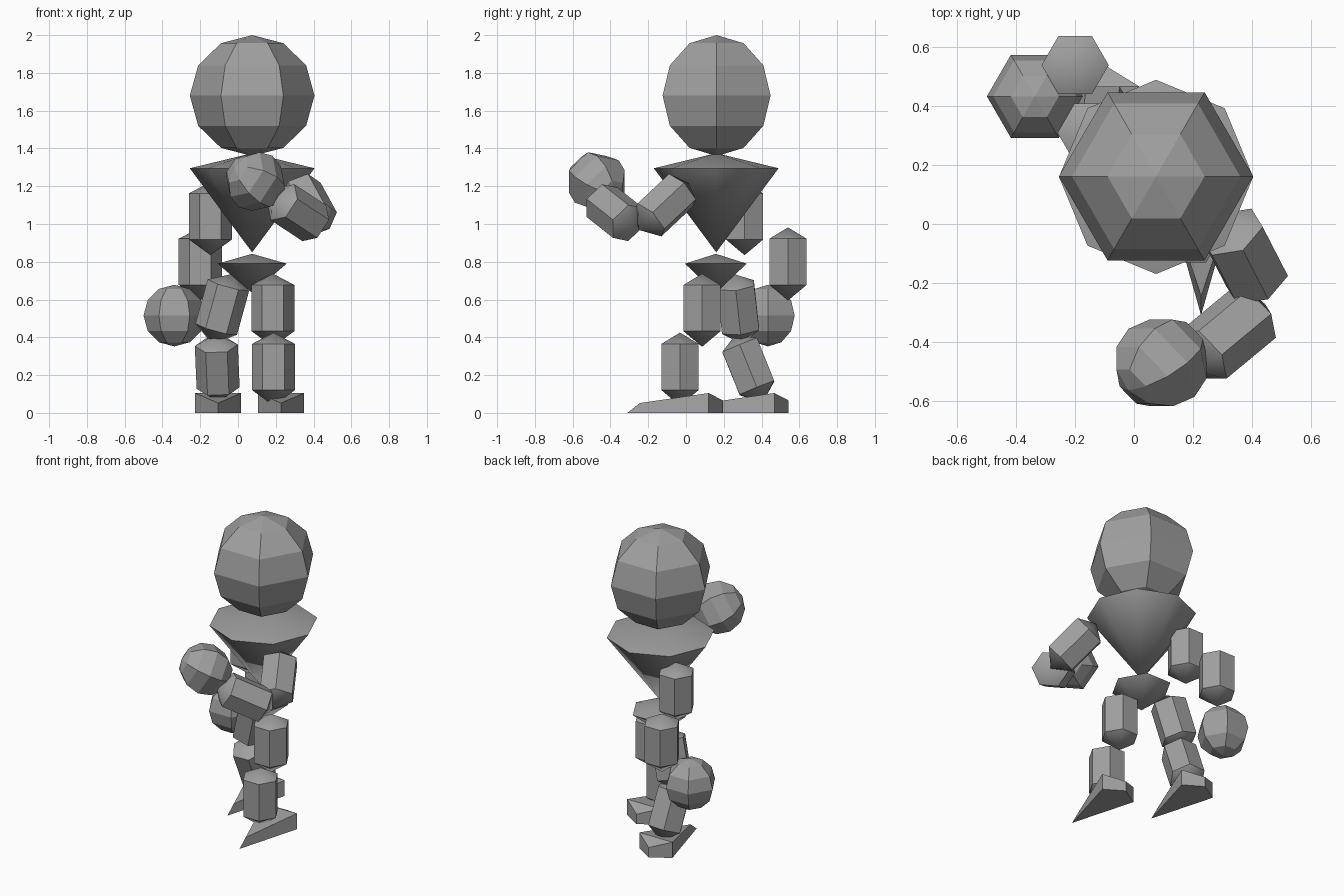
import bpy, bmesh, math
from mathutils import Vector

if "Cube" in bpy.data.objects:
    bpy.data.objects.remove(bpy.data.objects["Cube"])

grey = bpy.data.materials.new("plain_grey")
grey.diffuse_color = (0.35, 0.35, 0.35, 1)
grey.use_nodes = True
grey.node_tree.nodes["Principled BSDF"].inputs["Base Color"].default_value = grey.diffuse_color


def finish(name, bm, smooth):
    bmesh.ops.recalc_face_normals(bm, faces=bm.faces)
    me = bpy.data.meshes.new(name)
    bm.to_mesh(me)
    bm.free()
    me.materials.append(grey)
    ob = bpy.data.objects.new(name, me)
    bpy.context.collection.objects.link(ob)
    if smooth:
        bpy.ops.object.select_all(action='DESELECT')
        ob.select_set(True)
        bpy.context.view_layer.objects.active = ob
        bpy.ops.object.shade_smooth_by_angle(angle=math.radians(45))
    return ob


def lathe(name, profile, sides, loc, axis=(0, 0, 1), scale_y=1, smooth=True):
    """Spin (radius, height) points, both ends on the axis, then aim +z along axis."""
    bm = bmesh.new()
    rot = Vector((0, 0, 1)).rotation_difference(Vector(axis))
    rings = []
    for r, z in profile:
        count = sides if r > 0 else 1
        ring = []
        for i in range(count):
            a = math.tau * i / sides
            p = Vector((r * math.cos(a), r * math.sin(a) * scale_y, z))
            ring.append(bm.verts.new(rot @ p + Vector(loc)))
        rings.append(ring)
    for lo, hi in zip(rings, rings[1:]):
        for i in range(sides):
            j = (i + 1) % sides
            if len(lo) == 1:
                bm.faces.new((lo[0], hi[j], hi[i]))
            elif len(hi) == 1:
                bm.faces.new((lo[i], lo[j], hi[0]))
            else:
                bm.faces.new((lo[i], lo[j], hi[j], hi[i]))
    return finish(name, bm, smooth)


def ball(name, r, rz, loc, axis=(0, 0, 1)):
    steps = [math.pi * k / 6 for k in range(7)]
    prof = [(r * math.sin(t) if 0 < k < 6 else 0, -rz * math.cos(t))
            for k, t in enumerate(steps)]
    lathe(name, prof, 6, loc, axis, smooth=False)


def limb(name, loc, up=(0, 0, 1)):
    prof = [(0, -0.205), (0.114, -0.122), (0.114, 0.122), (0, 0.182)]
    lathe(name, prof, 6, loc, up)


def foot(name, x, y):
    """Kite-shaped wedge: pointed toe, two wide corners, pointed heel."""
    bm = bmesh.new()
    low = [(0, -0.31), (0.122, 0.12), (0, 0.195), (-0.122, 0.12)]
    top = [(0, -0.245, 0.052), (0.122, 0.12, 0.105),
           (0, 0.195, 0.066), (-0.122, 0.12, 0.105)]
    b = [bm.verts.new((x + px, y + py, 0)) for px, py in low]
    t = [bm.verts.new((x + px, y + py, pz)) for px, py, pz in top]
    bm.faces.new(b[::-1])
    bm.faces.new((t[0], t[1], t[3]))
    bm.faces.new((t[1], t[2], t[3]))
    for i in range(4):
        j = (i + 1) % 4
        bm.faces.new((b[i], b[j], t[j], t[i]))
    finish(name, bm, False)


# Head, chest and hips
ball("head", 0.33, 0.32, (0.075, 0.162, 1.68))
lathe("chest", [(0, 0.85), (0.33, 1.295), (0, 1.375)], 8, (0.075, 0.16, 0))
lathe("hips", [(0, 0.635), (0.183, 0.79), (0, 0.842)], 6, (0.075, 0.158, 0),
      scale_y=1.03)

# Legs
limb("left_thigh", (0.185, 0.085, 0.555))
limb("left_shin", (0.188, -0.032, 0.243))
foot("left_foot", 0.228, 0)
limb("right_thigh", (-0.083, 0.275, 0.56), (0.07, -0.028, 0.255))
limb("right_shin", (-0.11, 0.33, 0.245), (-0.01, -0.095, 0.235))
foot("right_foot", -0.105, 0.348)

# Hanging arm
limb("right_upper_arm", (-0.146, 0.31, 1.04))
limb("right_forearm", (-0.2, 0.54, 0.80))
ball("right_hand", 0.163, 0.163, (-0.337, 0.434, 0.515))

# Raised arm
fore = (0.175, 0.145, -0.115)
limb("left_upper_arm", (0.375, -0.11, 1.10), (-0.085, 0.165, 0.155))
limb("left_forearm", (0.32, -0.375, 1.06), fore)
ball("left_hand", 0.163, 0.163, (0.093, -0.472, 1.225), fore)
